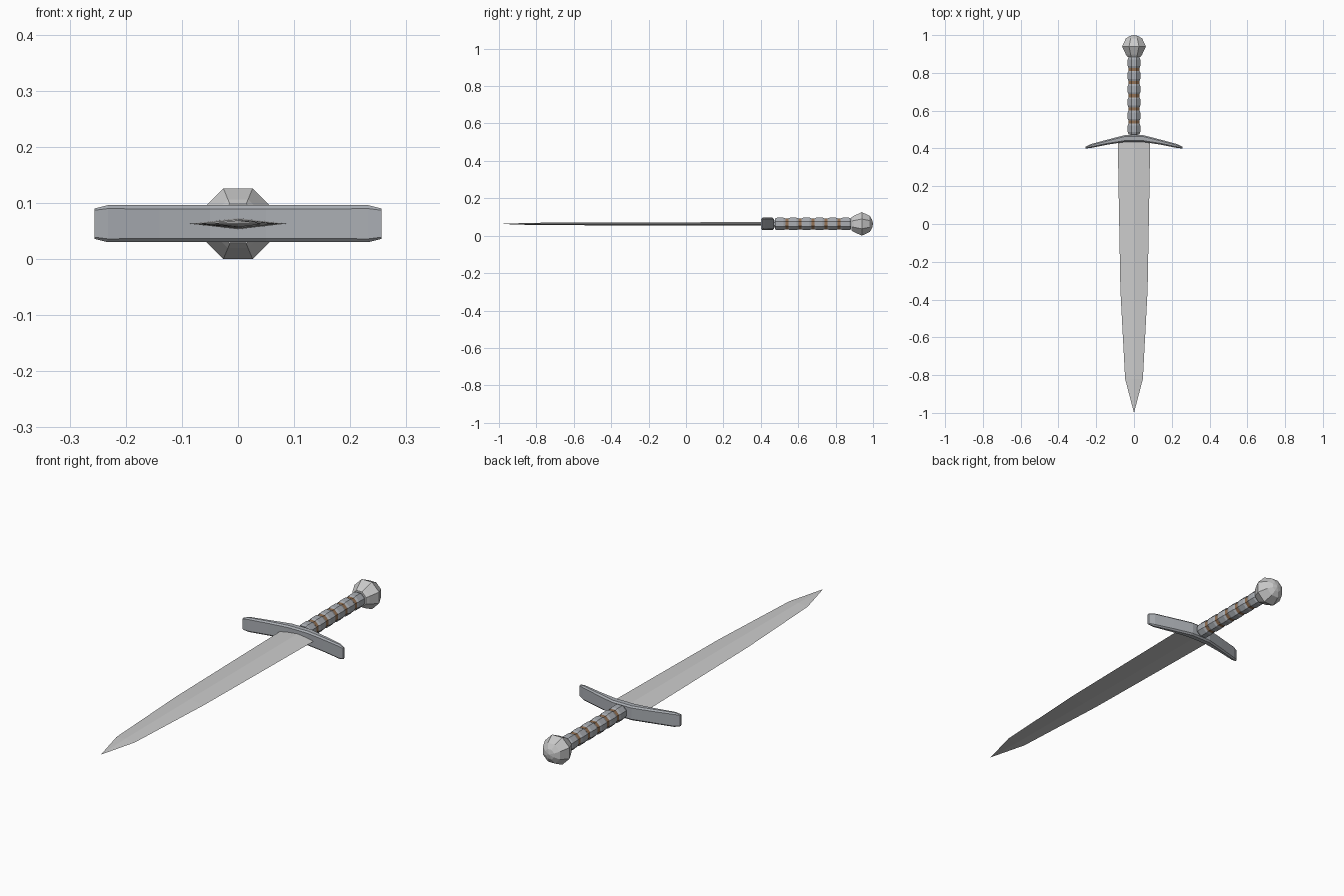
import bpy, bmesh, math

if "Cube" in bpy.data.objects:
    bpy.data.objects.remove(bpy.data.objects["Cube"])

CZ = 0.063  # height of the sword's axis


def material(name, rgb):
    m = bpy.data.materials.new(name)
    m.diffuse_color = (*rgb, 1)
    m.use_nodes = True
    m.node_tree.nodes["Principled BSDF"].inputs["Base Color"].default_value = m.diffuse_color
    return m


steel = material("steel", (0.68, 0.68, 0.70))
dark = material("dark_steel", (0.40, 0.42, 0.45))
brown = material("brown_leather", (0.30, 0.17, 0.09))


def loft(name, rings, mat):
    """Skin a list of point rings; a ring of one point closes to a tip."""
    bm = bmesh.new()
    loops = [[bm.verts.new(p) for p in r] for r in rings]
    for a, b in zip(loops, loops[1:]):
        n = max(len(a), len(b))
        for i in range(n):
            j = (i + 1) % n
            quad = [a[i % len(a)], a[j % len(a)], b[j % len(b)], b[i % len(b)]]
            bm.faces.new(list(dict.fromkeys(quad)))
    for end in (loops[0], loops[-1]):
        if len(end) > 2:
            bm.faces.new(end)
    bmesh.ops.recalc_face_normals(bm, faces=bm.faces)
    me = bpy.data.meshes.new(name)
    bm.to_mesh(me)
    bm.free()
    me.materials.append(mat)
    ob = bpy.data.objects.new(name, me)
    bpy.context.collection.objects.link(ob)
    return ob


def octagon(y, r):
    if r == 0:
        return [(0, y, CZ)]
    angles = [math.pi / 8 + i * math.pi / 4 for i in range(8)]
    return [(r * math.cos(a), y, CZ + r * math.sin(a)) for a in angles]


def lathe(name, profile, mat):
    return loft(name, [octagon(y, r) for y, r in profile], mat)


# Blade: diamond section tapering to a point (y, half width, half thickness)
stations = [(0.45, 0.086, 0.010), (0.15, 0.081, 0.009), (-0.35, 0.072, 0.008),
            (-0.82, 0.047, 0.006)]
loft("blade",
     [[(w, y, CZ), (0, y, CZ + t), (-w, y, CZ), (0, y, CZ - t)]
      for y, w, t in stations] + [[(0, -1.0, CZ)]], steel)

# Guard: chamfered bar swept along a bent path (x, rear y, front y, half height)
half = [(0.05, 0.470, 0.434, 0.033), (0.14, 0.447, 0.420, 0.033),
        (0.232, 0.422, 0.402, 0.033), (0.256, 0.410, 0.400, 0.027)]
path = [(-x, b, f, h) for x, b, f, h in reversed(half)] + half


def guard_ring(x, b, f, h):
    c = min(0.007, (b - f) * 0.3)
    section = [(f, -h + c), (f, h - c), (f + c, h), (b - c, h),
               (b, h - c), (b, -h + c), (b - c, -h), (f + c, -h)]
    return [(x, y, CZ + z) for y, z in section]


loft("guard", [guard_ring(*p) for p in path], dark)

# Grip: six bulging segments with leather bands in the grooves
start, pitch, count = 0.475, 0.070, 6
for i in range(count):
    y = start + i * pitch
    lathe(f"grip_segment_{i + 1}",
          [(y, 0.031), (y + 0.012, 0.036), (y + 0.046, 0.036), (y + 0.058, 0.031)], dark)
    if i < count - 1:
        lathe(f"grip_band_{i + 1}", [(y + 0.056, 0.032), (y + 0.072, 0.032)], brown)

# Tang joining the grip to the guard
lathe("tang", [(0.45, 0.02), (0.48, 0.02)], dark)

# Pommel: faceted ball
lathe("pommel", [(0.885, 0.038), (0.898, 0.047), (0.919, 0.062), (0.94, 0.068),
                 (0.982, 0.047), (1.0, 0.0)][:2] +
      [(0.94, 0.068), (0.982, 0.047), (0.995, 0.024), (1.0, 0.0)], steel)
